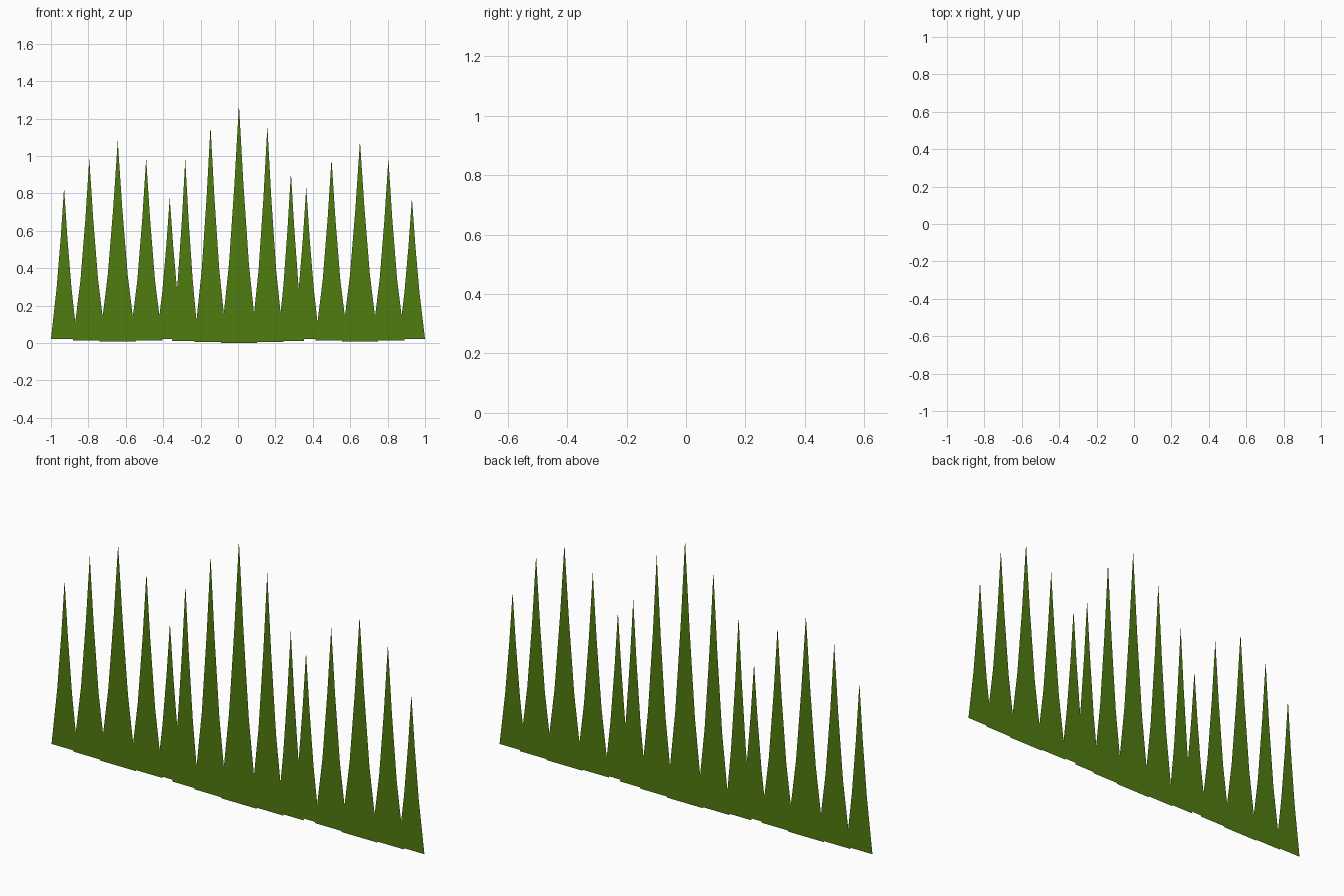
import bpy

if "Cube" in bpy.data.objects:
    bpy.data.objects.remove(bpy.data.objects["Cube"])

# Single flat grass colour
green = bpy.data.materials.new("grass_green")
green.diffuse_color = (0.08, 0.20, 0.005, 1)
green.use_nodes = True
green.node_tree.nodes["Principled BSDF"].inputs["Base Color"].default_value = green.diffuse_color


def blade_faces(x, base, tip, halves, verts, faces):
    """Flat tapering blade: three equal height steps, ending in a point."""
    start = len(verts)
    for i, half in enumerate(halves):
        z = base + (tip - base) * i / 3
        verts += [(x - half, 0, z), (x + half, 0, z)]
    verts.append((x, 0, tip))
    for k in (start, start + 2):
        faces.append((k, k + 1, k + 3, k + 2))
    faces.append((start + 4, start + 5, start + 6))


# Half widths at base, one third and two thirds of the height
SMALL = (0.070, 0.040, 0.018)
MEDIUM = (0.087, 0.047, 0.021)
LARGE = (0.097, 0.053, 0.024)
SIZES = (SMALL, MEDIUM, LARGE, MEDIUM, SMALL)
BASES = (0.02, 0.014, 0.009, 0.014, 0.02)
OFFSETS = (-0.287, -0.152, 0.0, 0.152, 0.278)


def tuft(name, centre, tips, drop=0.0):
    """Five blades fanned side by side in one plane."""
    verts, faces = [], []
    for off, base, tip, size in zip(OFFSETS, BASES, tips, SIZES):
        blade_faces(centre + off, base - drop, tip, size, verts, faces)
    mesh = bpy.data.meshes.new(name)
    mesh.from_pydata(verts, [], faces)
    mesh.materials.append(green)
    obj = bpy.data.objects.new(name, mesh)
    bpy.context.collection.objects.link(obj)


# Two side tufts and the taller middle tuft
tuft("left_grass_tuft", -0.643, (0.83, 0.985, 1.08, 0.985, 0.775))
tuft("middle_grass_tuft", 0.005, (0.98, 1.16, 1.275, 1.16, 0.91), 0.009)
tuft("right_grass_tuft", 0.652, (0.83, 0.985, 1.08, 0.985, 0.775))
